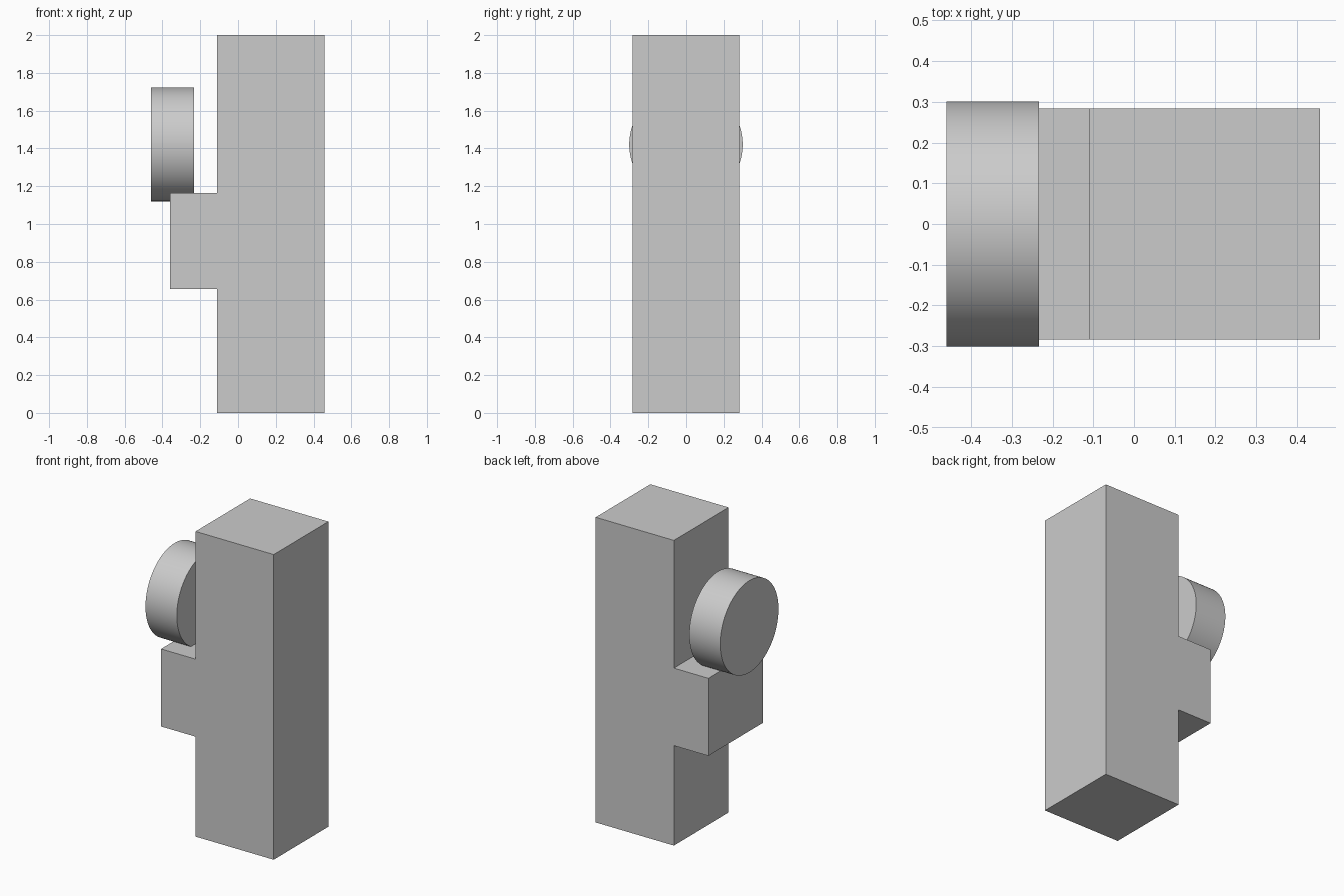
import bpy
import bmesh
import math
from mathutils import Vector

cube = bpy.data.objects.get("Cube")
if cube:
    bpy.data.objects.remove(cube, do_unlink=True)

# Single flat colour
grey = bpy.data.materials.new("light_grey")
grey.use_nodes = True
colour = (0.6, 0.6, 0.6, 1)
grey.diffuse_color = colour
grey.node_tree.nodes["Principled BSDF"].inputs["Base Color"].default_value = colour


def extrude_profile(name, points, half_depth):
    """Extrude an x-z outline symmetrically along y."""
    bm = bmesh.new()
    face = bm.faces.new([bm.verts.new((x, -half_depth, z)) for x, z in points])
    result = bmesh.ops.extrude_face_region(bm, geom=[face])
    moved = [g for g in result["geom"] if isinstance(g, bmesh.types.BMVert)]
    bmesh.ops.translate(bm, verts=moved, vec=Vector((0, 2 * half_depth, 0)))
    bmesh.ops.recalc_face_normals(bm, faces=bm.faces)
    mesh = bpy.data.meshes.new(name)
    bm.to_mesh(mesh)
    bm.free()
    obj = bpy.data.objects.new(name, mesh)
    bpy.context.collection.objects.link(obj)
    mesh.materials.append(grey)
    return obj


# Tall square post with a block-shaped ledge on its right side
post_left, post_right, ledge = 0.457, -0.11, -0.36
ledge_low, ledge_high, top = 0.655, 1.163, 2.0
extrude_profile("post_with_ledge", [
    (post_left, 0), (post_left, top), (post_right, top),
    (post_right, ledge_high), (ledge, ledge_high),
    (ledge, ledge_low), (post_right, ledge_low), (post_right, 0),
], 0.283)

# Round disc resting in the ledge, its axis along x
disc_outer, disc_inner = -0.46, -0.233
bpy.ops.mesh.primitive_cylinder_add(
    vertices=96, radius=0.301, depth=disc_inner - disc_outer,
    location=((disc_outer + disc_inner) / 2, 0, 1.421),
    rotation=(0, math.pi / 2, 0))
disc = bpy.context.object
disc.name = "disc"
disc.data.materials.append(grey)
bpy.ops.object.shade_smooth_by_angle(angle=math.radians(30))
